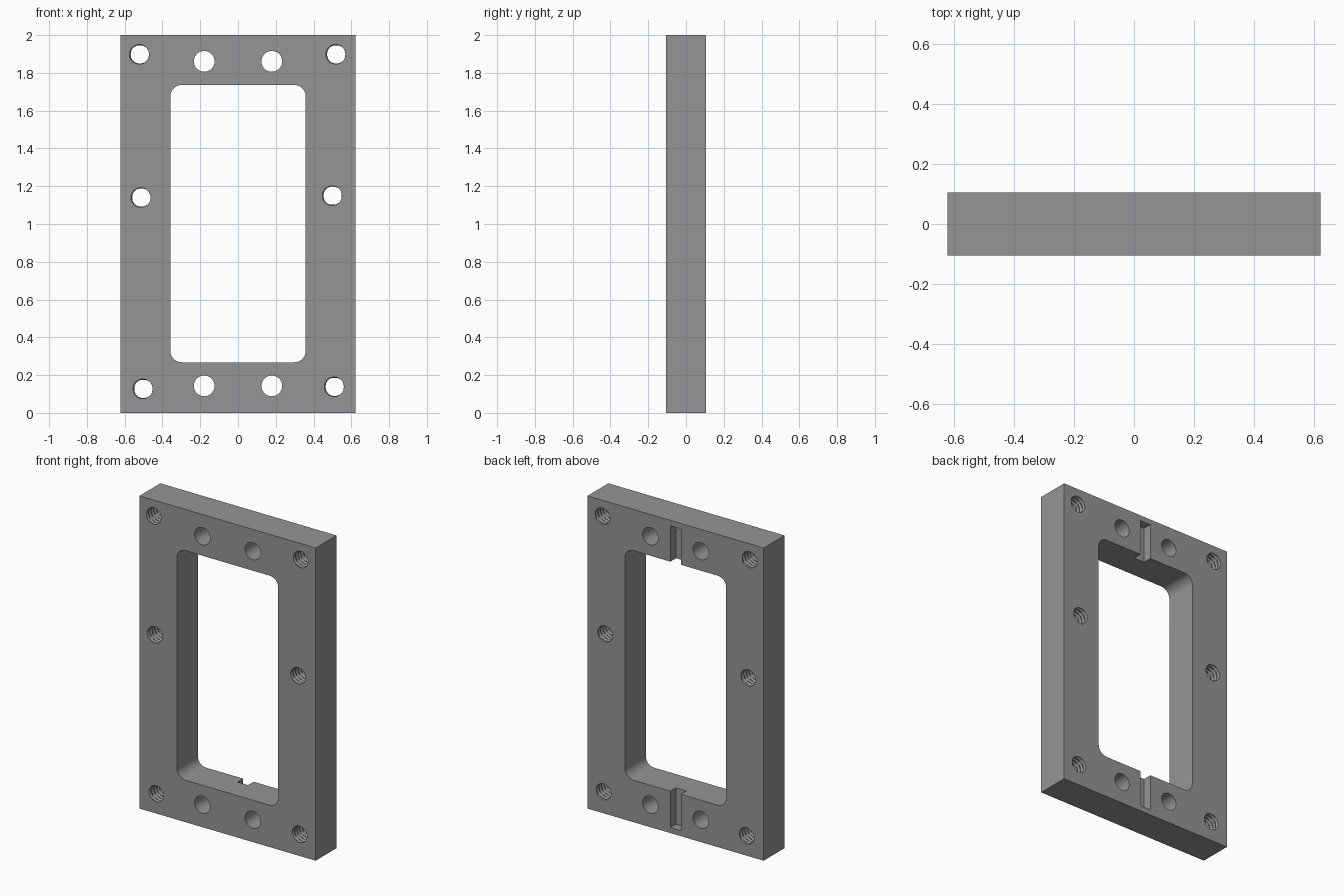
import bpy, bmesh, math

if "Cube" in bpy.data.objects:
    bpy.data.objects.remove(bpy.data.objects["Cube"])

W, D, H = 1.246, 0.21, 2.0


def make_object(name, bm):
    bmesh.ops.recalc_face_normals(bm, faces=bm.faces)
    mesh = bpy.data.meshes.new(name)
    bm.to_mesh(mesh)
    bm.free()
    obj = bpy.data.objects.new(name, mesh)
    bpy.context.collection.objects.link(obj)
    return obj


def box(name, x0, x1, y0, y1, z0, z1):
    bm = bmesh.new()
    bmesh.ops.create_cube(bm, size=1)
    for v in bm.verts:
        v.co.x = x0 if v.co.x < 0 else x1
        v.co.y = y0 if v.co.y < 0 else y1
        v.co.z = z0 if v.co.z < 0 else z1
    return make_object(name, bm)


def bore(name, x, z, rings, sides, radius):
    """Closed cutter along y; radius(angle, y) shapes the wall."""
    bm = bmesh.new()
    loops = []
    for y in rings:
        loop = []
        for i in range(sides):
            a = 2 * math.pi * i / sides
            r = radius(a, y)
            loop.append(bm.verts.new((x + r * math.cos(a), y, z + r * math.sin(a))))
        loops.append(loop)
    for a, b in zip(loops, loops[1:]):
        for i in range(sides):
            j = (i + 1) % sides
            bm.faces.new((a[i], a[j], b[j], b[i]))
    bm.faces.new(loops[0])
    bm.faces.new(loops[-1])
    return make_object(name, bm)


def thread_radius(a, y, pitch=0.026, minor=0.048, major=0.056):
    t = (y / pitch - a / (2 * math.pi)) % 1.0
    return minor + (major - minor) * (1 - abs(2 * t - 1))


# Plate
plate = box("frame_plate", -W / 2, W / 2, -D / 2, D / 2, 0, H)

# Rounded window
window = box("window_cutter", -0.358, 0.358, -0.3, 0.3, 0.268, 1.736)
bm = bmesh.new()
bm.from_mesh(window.data)
edges = [e for e in bm.edges if abs(e.verts[0].co.y - e.verts[1].co.y) > 0.1]
bmesh.ops.bevel(bm, geom=edges, offset=0.06, segments=8, profile=0.5, affect='EDGES')
bm.to_mesh(window.data)
bm.free()
cutters = [window]

# Key slots in the back face, open to the window
for z0, z1 in ((0.035, 0.30), (1.70, 1.965)):
    cutters.append(box("slot_cutter", -0.037, 0.037, D / 2 - 0.057, 0.2, z0, z1))

# Plain holes
for x in (-0.179, 0.179):
    for z in (0.143, 1.861):
        cutters.append(bore("hole_cutter", x, z, (-0.2, 0.2), 40, lambda a, y: 0.055))

# Threaded holes
rings = [-0.1235 + 0.0065 * i for i in range(39)]
for x, z in ((-0.52, 1.898), (0.52, 1.898), (-0.512, 1.14),
             (0.501, 1.15), (-0.501, 0.127), (0.512, 0.138)):
    cutters.append(bore("thread_cutter", x, z, rings, 32, thread_radius))

# Cut everything out of the plate
bpy.context.view_layer.objects.active = plate
plate.select_set(True)
for cutter in cutters:
    mod = plate.modifiers.new("cut", 'BOOLEAN')
    mod.operation = 'DIFFERENCE'
    mod.solver = 'EXACT'
    mod.object = cutter
    bpy.ops.object.modifier_apply(modifier=mod.name)
    bpy.data.objects.remove(cutter, do_unlink=True)

# Single grey metal
grey = bpy.data.materials.new("grey metal")
grey.diffuse_color = (0.30, 0.30, 0.30, 1)
grey.use_nodes = True
grey.node_tree.nodes["Principled BSDF"].inputs["Base Color"].default_value = grey.diffuse_color
plate.data.materials.clear()
plate.data.materials.append(grey)
for poly in plate.data.polygons:
    poly.material_index = 0
bpy.ops.object.shade_smooth_by_angle(angle=math.radians(30))
